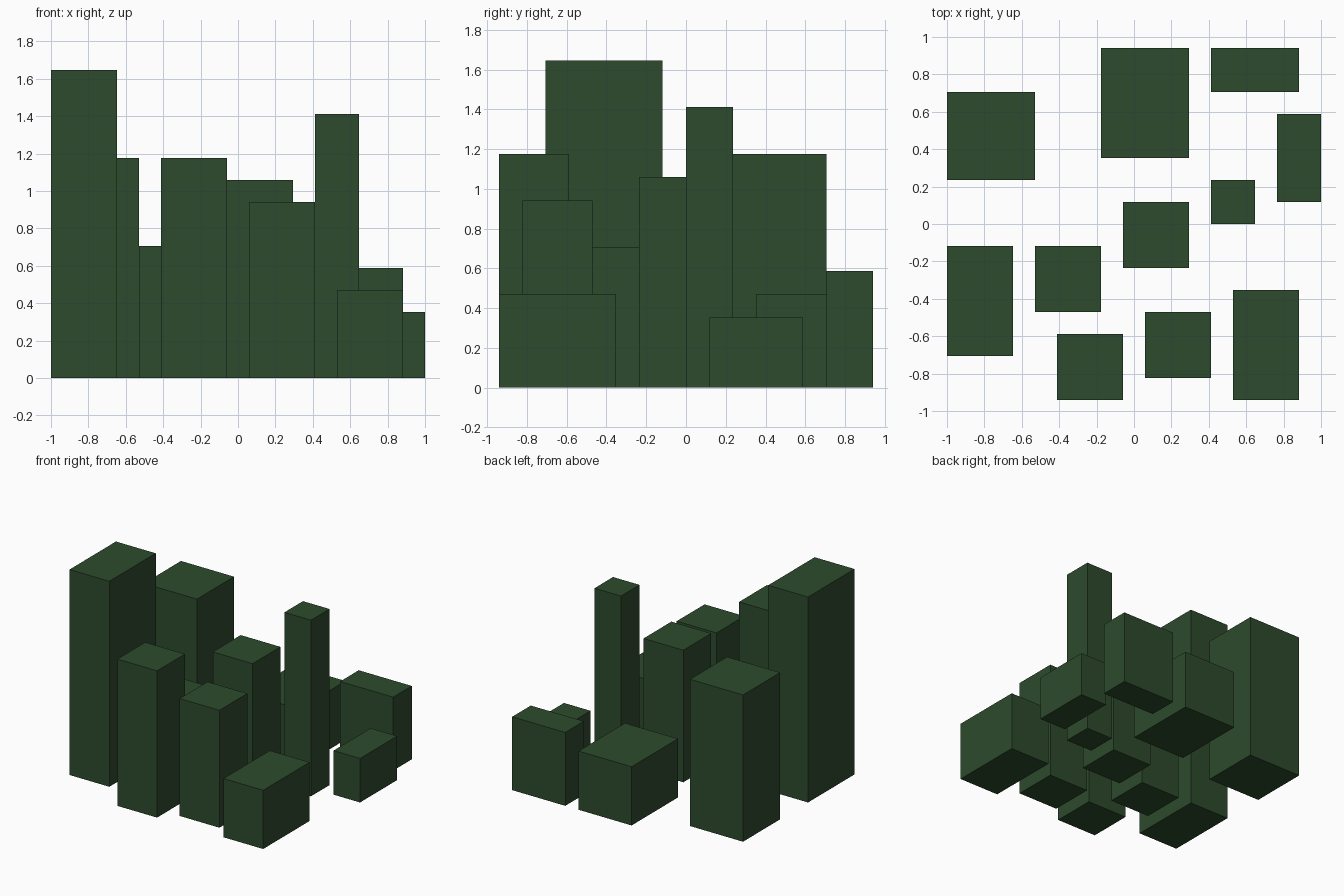
import bpy
import bmesh
from mathutils import Matrix, Vector

if "Cube" in bpy.data.objects:
    bpy.data.objects.remove(bpy.data.objects["Cube"])

U = 2 / 17  # grid cell: the model is 17 cells wide

green = bpy.data.materials.new("dark green")
green.diffuse_color = (0.026, 0.0685, 0.026, 1)
green.use_nodes = True
green.node_tree.nodes["Principled BSDF"].inputs["Base Color"].default_value = green.diffuse_color


def block(name, x0, x1, y0, y1, h):
    """Box standing on the ground; x counts from the left edge, y from the centre."""
    bm = bmesh.new()
    size = Vector((x1 - x0, y1 - y0, h)) * U
    centre = Vector(((x0 + x1) / 2 - 8.5, (y0 + y1) / 2, h / 2)) * U
    bmesh.ops.create_cube(bm, size=1, matrix=Matrix.LocRotScale(centre, None, size))
    mesh = bpy.data.meshes.new(name)
    bm.to_mesh(mesh)
    bm.free()
    mesh.materials.append(green)
    bpy.context.collection.objects.link(bpy.data.objects.new(name, mesh))


# Back row
block("back_left_tower", 0, 4, 2, 6, 10)
block("back_low_block", 7, 11, 3, 8, 4)
block("back_right_block", 12, 16, 6, 8, 5)
# Middle and right
block("right_low_block", 15, 17, 1, 5, 3)
block("slim_tower", 12, 14, 0, 2, 12)
block("centre_tower", 8, 11, -2, 1, 9)
block("centre_left_block", 4, 7, -4, -1, 6)
# Front row
block("tallest_left_tower", 0, 3, -6, -1, 14)
block("front_tower", 5, 8, -8, -5, 10)
block("front_middle_tower", 9, 12, -7, -4, 8)
block("front_right_low_block", 13, 16, -8, -3, 4)
